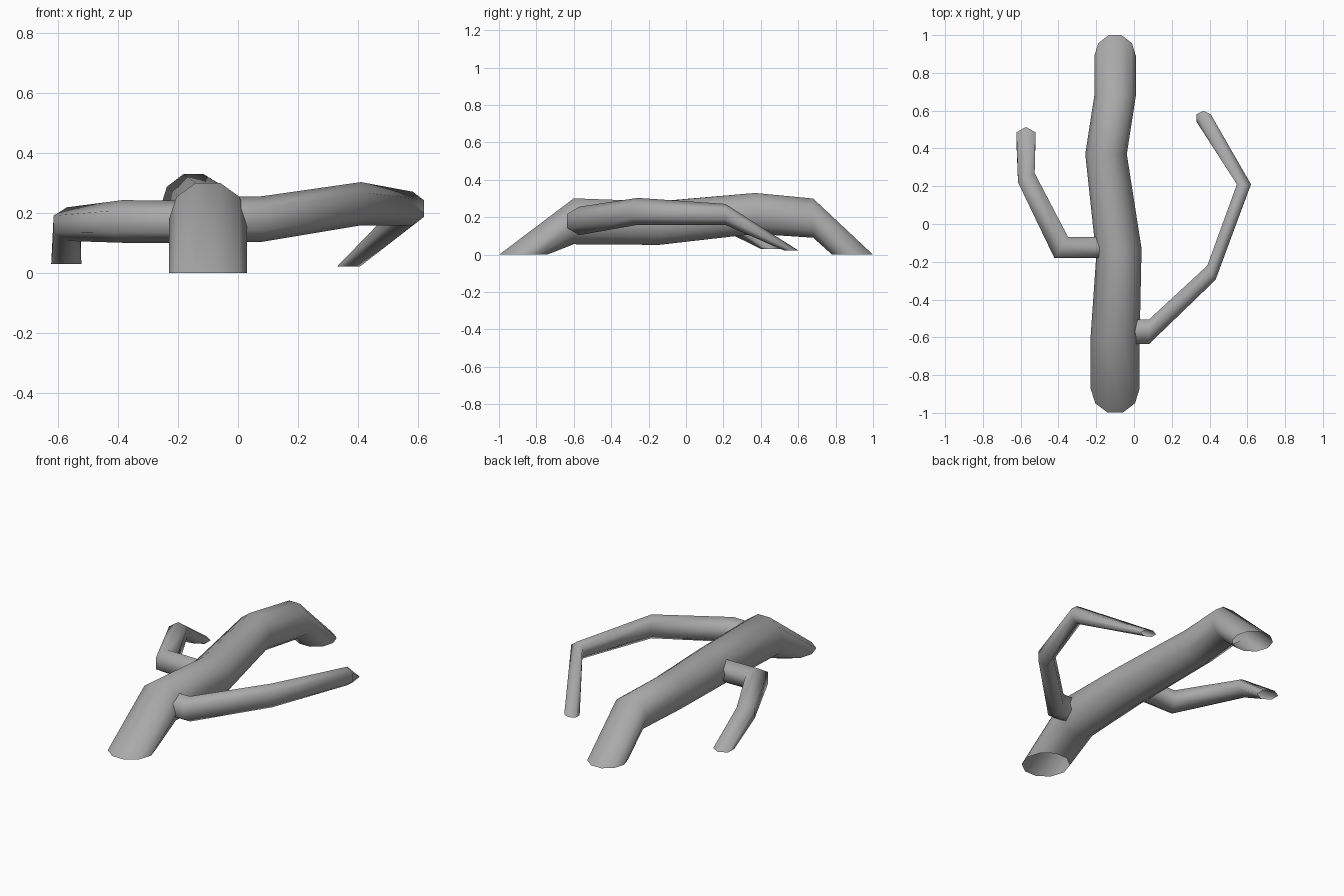
import bpy, bmesh, math
from mathutils import Vector

cube = bpy.data.objects.get("Cube")
if cube:
    bpy.data.objects.remove(cube, do_unlink=True)

grey = bpy.data.materials.new("root_grey")
grey.use_nodes = True
colour = (0.4, 0.4, 0.4, 1)
grey.diffuse_color = colour
grey.node_tree.nodes["Principled BSDF"].inputs["Base Color"].default_value = colour


def tube(name, sides, phase, rings):
    """Open tube: each ring is a centre, a side half-axis and an up half-axis."""
    bm = bmesh.new()
    loops = []
    for centre, side, up in rings:
        c, s, u = Vector(centre), Vector(side), Vector(up)
        angles = [phase + math.tau * i / sides for i in range(sides)]
        loops.append([bm.verts.new(c + s * math.cos(a) + u * math.sin(a)) for a in angles])
    for a, b in zip(loops, loops[1:]):
        for i in range(sides):
            j = (i + 1) % sides
            bm.faces.new((a[i], a[j], b[j], b[i]))
    bmesh.ops.recalc_face_normals(bm, faces=bm.faces)
    mesh = bpy.data.meshes.new(name)
    bm.to_mesh(mesh)
    bm.free()
    mesh.materials.append(grey)
    mesh.shade_smooth()
    obj = bpy.data.objects.new(name, mesh)
    bpy.context.collection.objects.link(obj)
    return obj


# Main root: arches up from the ground and dips back into it
tube("main_root", 10, 0, [
    ((-0.10, -0.87, 0), (0.13, 0, 0), (0, -0.135, 0)),
    ((-0.10, -0.60, 0.178), (0.13, 0, 0), (0, 0, 0.129)),
    ((-0.08, -0.15, 0.168), (0.12, 0.02, 0), (0, 0, 0.122)),
    ((-0.148, 0.37, 0.22), (0.11, 0, 0), (0, 0, 0.115)),
    ((-0.10, 0.68, 0.195), (0.11, 0, 0), (0, 0, 0.11)),
    ((-0.10, 0.89, 0), (0.11, 0, 0), (0, 0.115, 0)),
])

# Long branch on the left
tube("left_branch", 6, math.pi / 6, [
    ((-0.08, -0.57, 0.178), (0, -0.075, 0), (0, 0, 0.075)),
    ((0.08, -0.57, 0.18), (0, -0.075, 0), (0, 0, 0.076)),
    ((0.41, -0.258, 0.231), (0.025, -0.044, 0), (0, 0, 0.072)),
    ((0.582, 0.21, 0.215), (0.043, 0, 0), (0, 0, 0.056)),
    ((0.368, 0.562, 0.022), (0.044, 0, 0), (0, 0.038, 0)),
])

# Short branch on the right
tube("right_branch", 6, math.pi / 6, [
    ((-0.10, -0.125, 0.17), (0, -0.064, 0), (0, 0, 0.07)),
    ((-0.385, -0.125, 0.172), (-0.042, -0.064, 0), (0, 0, 0.071)),
    ((-0.57, 0.245, 0.163), (-0.051, -0.028, 0), (0, 0, 0.056)),
    ((-0.572, 0.457, 0.03), (-0.058, 0, 0), (0, 0.057, 0)),
])
